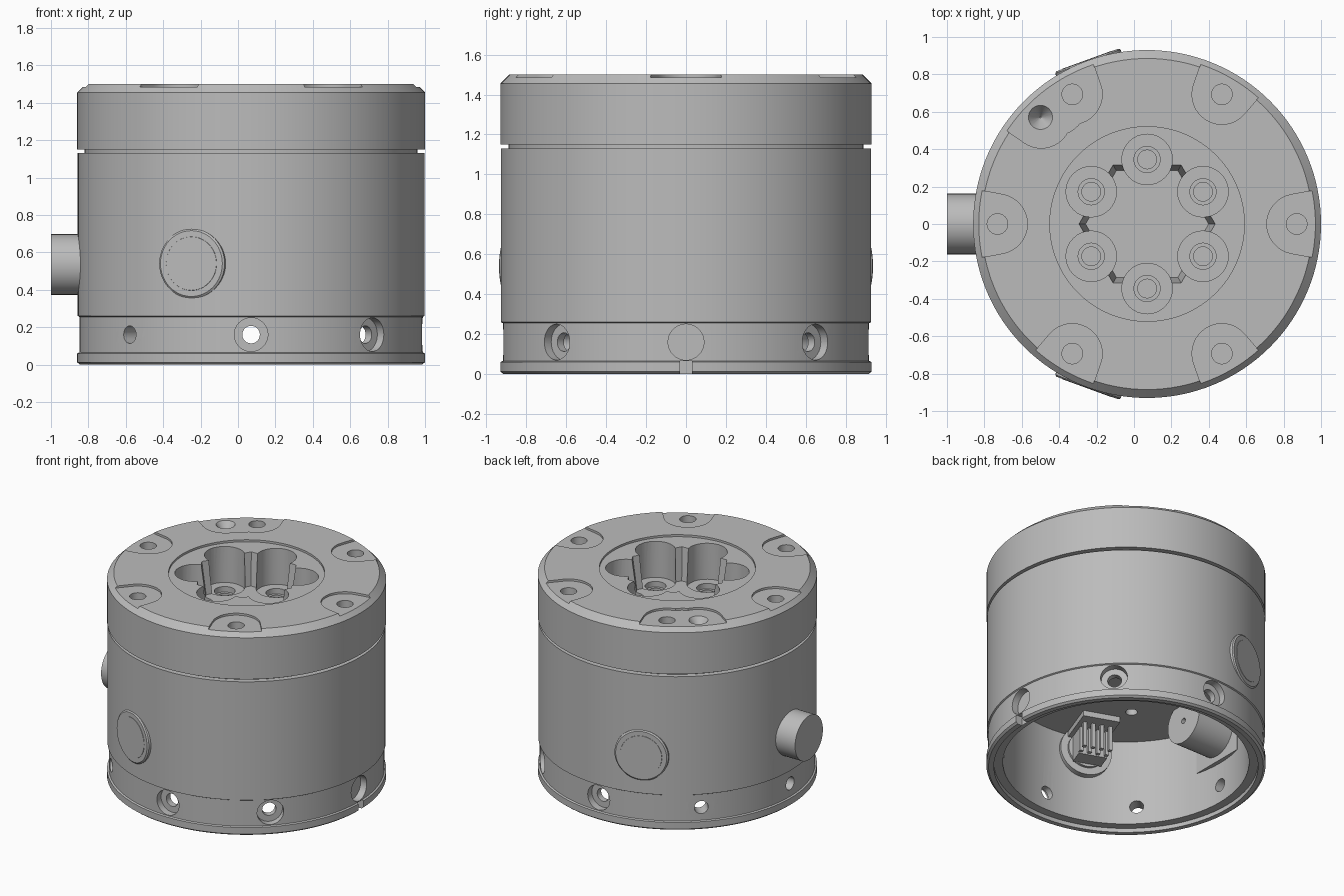
import bpy
import bmesh
from math import sin, cos, pi, radians
from mathutils import Vector, Matrix

if "Cube" in bpy.data.objects:
    bpy.data.objects.remove(bpy.data.objects["Cube"], do_unlink=True)

SHIFT = 0.07  # the drum axis sits off centre because the plug sticks out

grey = bpy.data.materials.new("plain grey")
grey.use_nodes = True
grey.diffuse_color = (0.5, 0.5, 0.5, 1)
for node in grey.node_tree.nodes:
    if node.type == 'BSDF_PRINCIPLED':
        node.inputs["Base Color"].default_value = (0.5, 0.5, 0.5, 1)
        node.inputs["Roughness"].default_value = 0.5


def make(name, bm):
    bmesh.ops.recalc_face_normals(bm, faces=bm.faces[:])
    mesh = bpy.data.meshes.new(name)
    bm.to_mesh(mesh)
    bm.free()
    mesh.materials.append(grey)
    obj = bpy.data.objects.new(name, mesh)
    bpy.context.scene.collection.objects.link(obj)
    return obj


def rod(name, start, end, r1, r2=None, sides=32, turn=0):
    """Cylinder or cone between two points."""
    a, b = Vector(start), Vector(end)
    axis = b - a
    bm = bmesh.new()
    bmesh.ops.create_cone(bm, cap_ends=True, segments=sides, radius1=r1,
                          radius2=r1 if r2 is None else r2, depth=axis.length)
    rot = axis.to_track_quat('Z', 'Y').to_matrix().to_4x4()
    bm.transform(Matrix.Translation((a + b) / 2) @ rot @ Matrix.Rotation(turn, 4, 'Z'))
    return make(name, bm)


def box(name, centre, size, turn=0):
    bm = bmesh.new()
    bmesh.ops.create_cube(bm, size=1)
    bm.transform(Matrix.Rotation(turn, 4, 'Z') @ Matrix.Translation(centre)
                 @ Matrix.Diagonal((*size, 1)))
    return make(name, bm)


def polar(r, angle, z):
    return Vector((r * cos(angle), r * sin(angle), z))


def lathe(name, profile, steps=128):
    bm = bmesh.new()
    verts = [bm.verts.new((r, 0, z)) for r, z in profile]
    edges = [bm.edges.new(pair) for pair in zip(verts, verts[1:])]
    bmesh.ops.spin(bm, geom=verts + edges, cent=(0, 0, 0), axis=(0, 0, 1),
                   angle=2 * pi, steps=steps)
    bmesh.ops.remove_doubles(bm, verts=bm.verts[:], dist=0.0005)
    return make(name, bm)


def pad_cutter(angle):
    """Round-nosed shallow pocket that opens outwards."""
    pts = [(1.0, -0.2), (1.0, 0.2)]
    for i in range(17):
        t = radians(100) + radians(160) * i / 16
        pts.append((0.8 + 0.16 * cos(t), 0.16 * sin(t)))
    bm = bmesh.new()
    face = bm.faces.new([bm.verts.new((x, y, 1.485)) for x, y in pts])
    top = bmesh.ops.extrude_face_region(bm, geom=[face])
    bmesh.ops.translate(bm, vec=(0, 0, 0.1),
                        verts=[v for v in top["geom"] if isinstance(v, bmesh.types.BMVert)])
    bm.transform(Matrix.Rotation(angle, 4, 'Z'))
    return make("cutter", bm)


def cut(target, cutter):
    mod = target.modifiers.new("cut", 'BOOLEAN')
    mod.operation = 'DIFFERENCE'
    mod.solver = 'EXACT'
    mod.object = cutter
    bpy.context.view_layer.objects.active = target
    bpy.ops.object.modifier_apply(modifier=mod.name)
    bpy.data.objects.remove(cutter, do_unlink=True)


# Hollow drum: cap, groove, wall, screw band, foot rim and open inside
housing = lathe("housing", [
    (0, 1.485), (0.52, 1.485), (0.52, 1.5), (0.885, 1.5), (0.93, 1.455),
    (0.93, 1.15), (0.89, 1.15), (0.89, 1.13), (0.927, 1.13), (0.927, 0.26),
    (0.918, 0.255), (0.918, 0.065), (0.93, 0.06), (0.93, 0.012), (0.915, 0),
    (0.88, 0), (0.88, 0.03), (0.82, 0.03), (0.82, 0.66), (0, 0.66)])

# Six outer pads with bolt holes, one of them widened for a locating hole
for deg in (0, 60, 120, 180, 240, 300, 127.5, 135):
    cut(housing, pad_cutter(radians(deg)))
for k in range(6):
    a = k * pi / 3
    cut(housing, rod("cutter", polar(0.8, a, 1.36), polar(0.8, a, 1.6), 0.055))
a = radians(135)
cut(housing, rod("cutter", polar(0.806, a, 1.4), polar(0.806, a, 1.49), 0.004, 0.068))

# Central well: sloped hexagon, six round lobes and their stepped screw holes
cut(housing, rod("cutter", (0, 0, 1.25), (0, 0, 1.5), 0.285 / cos(pi / 6),
                 0.317 / cos(pi / 6), sides=6, turn=pi / 6))
for k in range(6):
    a = pi / 6 + k * pi / 3
    for r, bottom in ((0.135, 1.22), (0.07, 1.18), (0.05, 1.05)):
        cut(housing, rod("cutter", polar(0.345, a, bottom), polar(0.345, a, 1.6), r))

# Eight counterbored side holes
for k in range(8):
    a = k * pi / 4
    cut(housing, rod("cutter", polar(0.865, a, 0.16), polar(1.0, a, 0.16), 0.09))
    cut(housing, rod("cutter", polar(0.7, a, 0.16), polar(1.0, a, 0.16), 0.047, sides=24))

# Key slot in the foot rim and spot face round the plug
cut(housing, box("cutter", (0.96, 0, 0), (0.16, 0.06, 0.13)))
cut(housing, rod("cutter", (-0.895, 0, 0.535), (-1.1, 0, 0.535), 0.21, 0.26, sides=48))
# Vent hole in the ceiling
cut(housing, rod("cutter", (-0.3, -0.3, 0.6), (-0.3, -0.3, 0.72), 0.04, sides=24))

parts = [housing]

# Cable plug with a small centre hole, and the flat boss inside the wall
plug = rod("cable_plug", (-1.07, 0, 0.535), (-0.5, 0, 0.535), 0.162, sides=48)
for x1, x2 in ((-1.1, -1.0), (-0.56, -0.4)):
    cut(plug, rod("cutter", (x1, 0, 0.535), (x2, 0, 0.535), 0.02, sides=16))
parts += [plug, box("plug_boss", (-0.82, 0, 0.49), (0.06, 0.42, 0.32))]

# Round side covers, front and back, with their inner rings
for side, deg in (("front", 250), ("back", 110)):
    a = radians(deg)
    for label, r1, r2, d1, d2 in (
            ("cover", 0.186, 0.186, 0.85, 0.925),
            ("cover_edge", 0.186, 0.176, 0.925, 0.933),
            ("cover_disc", 0.145, 0.143, 0.93, 0.935),
            ("inner_ring", 0.18, 0.18, 0.83, 0.775),
            ("inner_collar", 0.13, 0.13, 0.8, 0.755)):
        parts.append(rod(side + "_" + label, polar(d1, a, 0.54), polar(d2, a, 0.54),
                         r1, r2, sides=48))

# Socket block with upright pins hanging under the ceiling
a = radians(250)
parts.append(box("socket_board", (0.62, 0, 0.645), (0.3, 0.26, 0.05), a))
parts.append(box("socket_base", (0.7, 0, 0.53), (0.12, 0.2, 0.2), a))
for row in range(2):
    for col in range(4):
        parts.append(box("socket_pin", (0.56 + row * 0.07, -0.09 + col * 0.06, 0.54),
                         (0.03, 0.025, 0.2), a))

# Smooth shading with crisp edges, then centre the whole model
bpy.ops.object.select_all(action='DESELECT')
for obj in parts:
    obj.location.x = SHIFT
    obj.select_set(True)
bpy.context.view_layer.objects.active = housing
bpy.ops.object.shade_smooth_by_angle(angle=radians(25))
